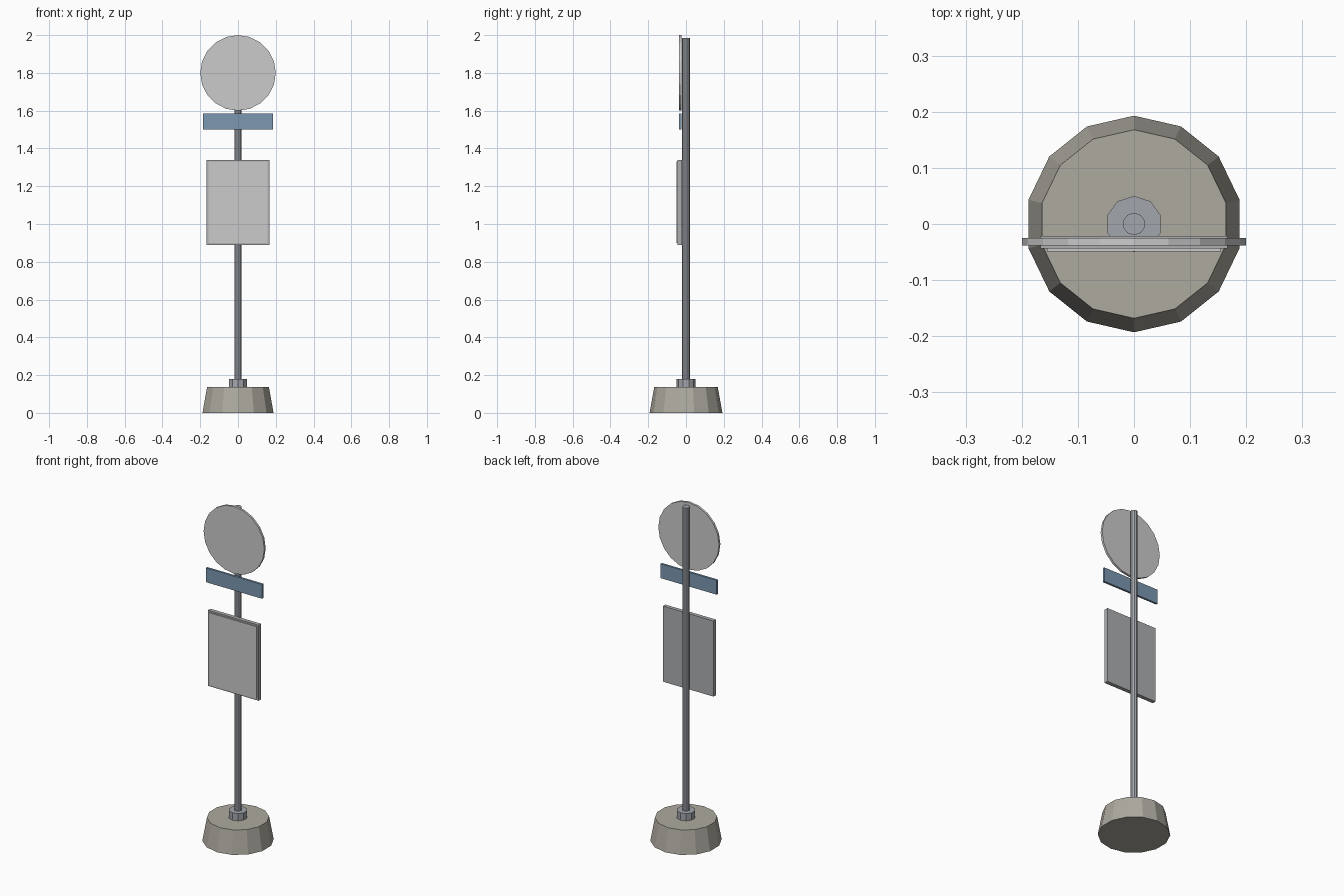
import bpy, math

if "Cube" in bpy.data.objects:
    bpy.data.objects.remove(bpy.data.objects["Cube"])


def paint(obj, name, rgb):
    mat = bpy.data.materials.get(name) or bpy.data.materials.new(name)
    mat.diffuse_color = (*rgb, 1)
    mat.use_nodes = True
    mat.node_tree.nodes["Principled BSDF"].inputs["Base Color"].default_value = mat.diffuse_color
    obj.data.materials.append(mat)


def tapered(name, sides, r1, r2, z0, z1):
    # upright prism or frustum with a vertex on the +y axis
    bpy.ops.mesh.primitive_cone_add(vertices=sides, radius1=r1, radius2=r2,
                                    depth=z1 - z0, location=(0, 0, (z0 + z1) / 2))
    bpy.context.object.name = name
    return bpy.context.object


def plate(name, half_x, y0, y1, z0, z1):
    # rectangular slab, symmetric in x
    bpy.ops.mesh.primitive_cube_add(size=1, location=(0, (y0 + y1) / 2, (z0 + z1) / 2))
    obj = bpy.context.object
    obj.name = name
    obj.scale = (2 * half_x, y1 - y0, z1 - z0)
    bpy.ops.object.transform_apply(location=False, rotation=False, scale=True)
    return obj


STEEL = ("steel", (0.36, 0.38, 0.41))

# Weighted concrete foot, collar and pole
paint(tapered("base", 14, 0.193, 0.168, 0, 0.137), "concrete", (0.42, 0.40, 0.35))
paint(tapered("collar", 10, 0.05, 0.05, 0.13, 0.18), *STEEL)
paint(tapered("pole", 10, 0.02, 0.02, 0.13, 1.985), *STEEL)

# Round sign
bpy.ops.mesh.primitive_cylinder_add(vertices=20, radius=0.2, depth=0.013,
                                    location=(0, -0.0315, 1.8),
                                    rotation=(math.pi / 2, 0, 0))
bpy.context.object.name = "round_sign"

# Blue name strip
paint(plate("name_strip", 0.185, -0.038, -0.025, 1.5, 1.585), "blue", (0.20, 0.31, 0.44))

# Timetable board: backing frame and raised panel
paint(plate("board_frame", 0.167, -0.044, -0.021, 0.89, 1.34), "frame_grey", (0.42, 0.43, 0.44))
plate("board_panel", 0.155, -0.049, -0.043, 0.90, 1.33)
